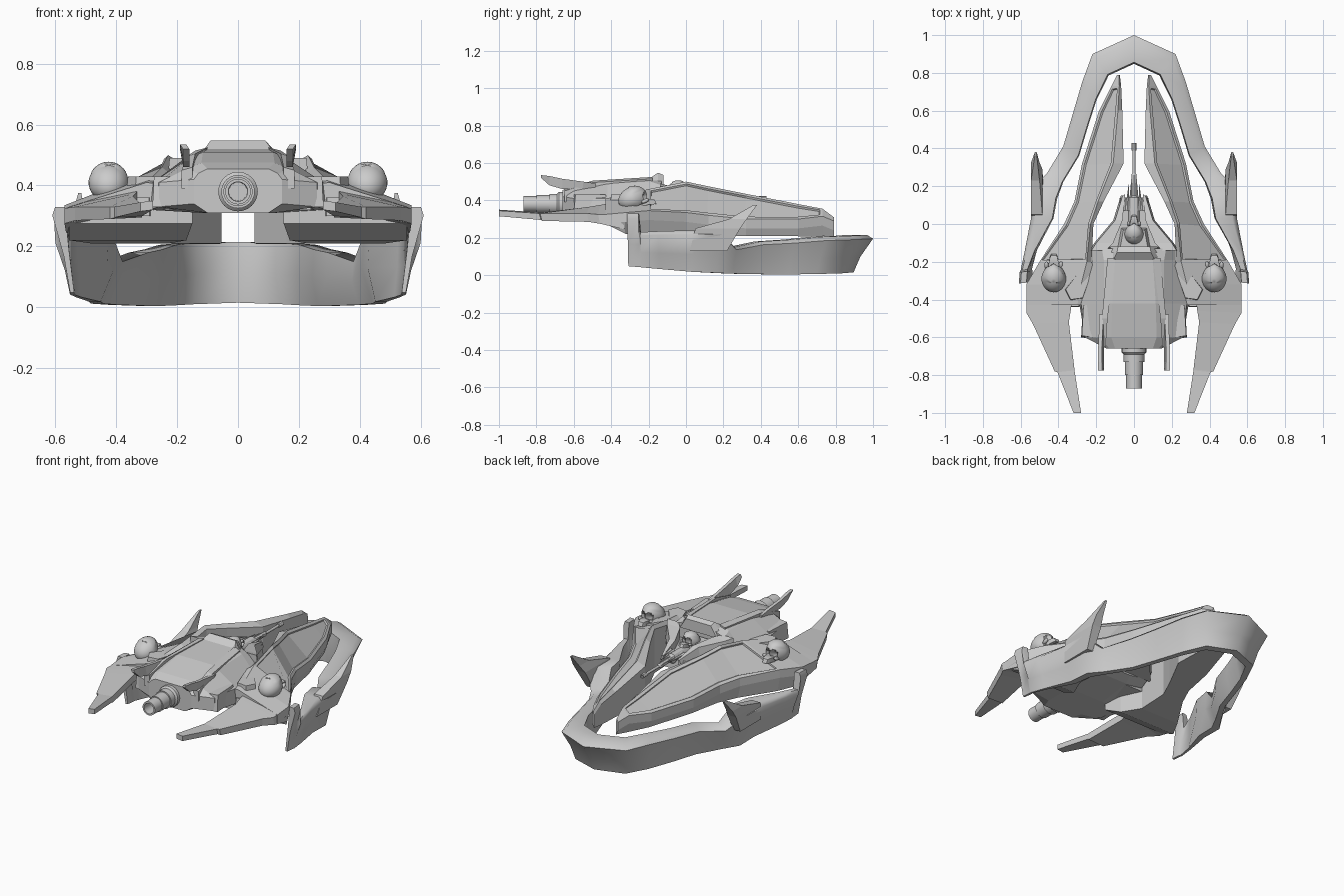
import bpy, bmesh, math
from mathutils import Vector, Matrix

if "Cube" in bpy.data.objects:
    bpy.data.objects.remove(bpy.data.objects["Cube"])


def finish(bm, name, mirror=False, smooth=None):
    bmesh.ops.recalc_face_normals(bm, faces=bm.faces)
    me = bpy.data.meshes.new(name)
    bm.to_mesh(me)
    bm.free()
    ob = bpy.data.objects.new(name, me)
    bpy.context.collection.objects.link(ob)
    if mirror:
        ob.modifiers.new("Mirror", 'MIRROR')
    if smooth:
        bpy.ops.object.select_all(action='DESELECT')
        ob.select_set(True)
        bpy.context.view_layer.objects.active = ob
        bpy.ops.object.shade_smooth_by_angle(angle=math.radians(smooth))
    return ob


def loft(sections, cap=True):
    """Skin closed cross-sections; returns bmesh and side faces by section."""
    bm = bmesh.new()
    rings = [[bm.verts.new(p) for p in s] for s in sections]
    n = len(rings[0])
    sides = [[bm.faces.new((a[i], a[(i + 1) % n], b[(i + 1) % n], b[i])) for i in range(n)]
             for a, b in zip(rings, rings[1:])]
    if cap:
        bm.faces.new(rings[0])
        bm.faces.new(rings[-1])
    return bm, sides


def mirrored(half, y):
    return [(x, y, z) for x, z in half] + [(-x, y, z) for x, z in reversed(half)]


def prism(name, outline, z0, z1, mirror=False, taper=1.0):
    c = sum((Vector(p) for p in outline), Vector((0, 0))) / len(outline)
    top = [c + (Vector(p) - c) * taper for p in outline]
    bm, _ = loft([[(x, y, z0) for x, y in outline], [(x, y, z1) for x, y in top]])
    return finish(bm, name, mirror)


def lathe(name, profile, z, sides=24):
    """Tube around the y axis from (y, radius) points."""
    bm, _ = loft([[(r * math.cos(2 * math.pi * i / sides), y, z + r * math.sin(2 * math.pi * i / sides))
                   for i in range(sides)] for y, r in profile])
    return finish(bm, name, smooth=30)


# Wrap-around bumper: outer x, y, inner x, y, top z, bottom z, inward lean
stations = [
    (0, 1.0, 0, .84, .215, .015, .65), (.22, .90, .13, .78, .21, .01, .55),
    (.275, .75, .195, .65, .205, .006, .5), (.325, .58, .24, .51, .19, .004, .45),
    (.375, .41, .285, .36, .18, .005, .4), (.46, .27, .37, .22, .15, .008, .4),
    (.54, .19, .40, .13, .24, .012, .4), (.545, .03, .42, .03, .24, .018, .45),
    (.58, -.15, .52, -.14, .235, .033, .8), (.60, -.245, .56, -.24, .23, .042, 1.2),
    (.605, -.255, .56, -.25, .33, .043, 1.2), (.61, -.315, .565, -.31, .33, .048, 1.3)]


def bumper_section(s, sign):
    o, i = Vector(s[0:2]), Vector(s[2:4])
    zt, zb, k = s[4:]
    pts = []
    for f, h in ((0, .9), (k * .65, .42), (k, 0), (k + .3, 0), (max(.95, k * .7 + .3), .5), (.9, 1), (.2, 1)):
        p = o.lerp(i, f)
        pts.append((sign * p.x, p.y, zb + (zt - zb) * h))
    return pts


full = [bumper_section(s, -1) for s in reversed(stations[1:])] + [bumper_section(s, 1) for s in stations]
finish(loft(full)[0], "bumper_ring", smooth=58)

# Upswept spikes on the bumper: x0, x1, y0, y1, z
spike = [(.48, .525, .02, .22, .13), (.485, .545, .05, .29, .25),
         (.50, .545, .23, .325, .30), (.515, .525, .36, .38, .375)]
finish(loft([[(a, c, z), (b, c, z), (b, d, z), (a, d, z)] for a, b, c, d, z in spike])[0],
       "bumper_spike", True)

# Forward prongs: y, inner x, ridge x, ridge z, outer x, outer z, bottom z
prong = [(.79, .075, .08, .31, .09, .29, .21), (.73, .068, .078, .355, .12, .315, .208),
         (.60, .062, .085, .38, .185, .30, .208), (.32, .055, .11, .435, .275, .30, .21),
         (.12, .16, .19, .475, .315, .32, .21), (.0, .215, .23, .50, .37, .335, .21),
         (-.2, .225, .25, .46, .50, .345, .21), (-.32, .17, .28, .43, .57, .335, .22),
         (-.43, .15, .30, .41, .57, .325, .275)]
bm, sides = loft([[(xi, y, zb), (xi, y, zr - .02), (xr, y, zr), (xo, y, zo), (xo, y, zo - .05), (xo - .015, y, zb)]
                  for y, xi, xr, zr, xo, zo, zb in prong])
bmesh.ops.recalc_face_normals(bm, faces=bm.faces)
panel = [s[2] for s in sides[1:6]]
bmesh.ops.inset_region(bm, faces=panel, thickness=.018, depth=0)
bmesh.ops.inset_region(bm, faces=panel, thickness=.004, depth=-.01)
finish(bm, "front_prong", True)

# Swept rear wings: y, inner x, z, outer x, z, thickness
wing = [(-.33, .32, .40, .565, .325, .08), (-.46, .335, .375, .57, .325, .05), (-.52, .345, .365, .535, .33, .045),
        (-.77, .315, .335, .42, .33, .04), (-.775, .315, .335, .405, .33, .035), (-1.0, .28, .35, .32, .345, .03)]
finish(loft([[(a, y, z), (b, y - .01 * (y > -.99), w), (b, y, w - t), (a, y, z - t)]
             for y, a, z, b, w, t in wing])[0], "rear_wing", True)

# Central hull
hull = [(-.66, [(.10, .455), (.13, .44), (.145, .42), (.145, .34), (.1, .31)]),
        (-.60, [(.12, .475), (.18, .45), (.26, .41), (.26, .33), (.12, .31)]),
        (-.42, [(.115, .51), (.16, .49), (.28, .41), (.29, .32), (.12, .31)]),
        (-.19, [(.10, .52), (.16, .50), (.22, .43), (.22, .34), (.1, .32)]),
        (-.13, [(.09, .51), (.17, .48), (.22, .43), (.21, .36), (.08, .34)])]
finish(loft([mirrored(h, y) for y, h in hull])[0], "central_hull")
prism("belly_plate", [(-.24, -.58), (.24, -.58), (.27, -.2), (-.27, -.2)], .32, .36)
finish(loft([mirrored([(.09, .548), (.115, .50)], -.15), mirrored([(.11, .52), (.15, .48)], -.19)])[0],
       "cockpit_hood")
finish(loft([mirrored([(.09, .548), (.13, .49)], -.15), mirrored([(.085, .535), (.125, .47)], -.12)])[0],
       "cockpit_visor")

# Cockpit tub and rim
prism("cockpit_floor", [(-.23, -.13), (.23, -.13), (.10, .02), (.075, .14), (-.075, .14), (-.10, .02)], .35, .41, taper=.95)
rim = [(-.14, .15, .235, .49), (-.10, .11, .21, .48), (.02, .06, .11, .46), (.15, .05, .07, .42)]
finish(loft([[(a, y, .39), (b, y, .39), (b - .01, y, z), (a, y, z)] for y, a, b, z in rim])[0],
       "cockpit_rim", True)

# Deck side strakes, shoulder blocks and vents
strake = [(-.18, .10, .14, .525), (-.50, .14, .17, .505), (-.65, .15, .185, .46)]
finish(loft([[(a, y, z - .07), (b, y, z - .07), (b, y, z - .01), (a, y, z)] for y, a, b, z in strake])[0],
       "deck_strake", True)
prism("shoulder_block", [(.20, -.20), (.255, -.20), (.37, -.35), (.34, -.41), (.27, -.40)], .34, .43, True, .9)
prism("side_vent", [(.21, -.42), (.27, -.42), (.28, -.60), (.215, -.61)], .33, .43, True, .9)
prism("tail_box", [(.27, -.36), (.37, -.36), (.36, -.44), (.29, -.44)], .30, .36, True, .92)

# Upright tail fins: y, bottom z, top z, x
fin = [(-.48, .47, .49, .165), (-.55, .46, .50, .165), (-.66, .46, .515, .17), (-.73, .48, .53, .17), (-.775, .52, .535, .17)]
finish(loft([[(x - .01, y, b), (x + .01, y, b), (x + .02, y, t), (x, y, t)] for y, b, t, x in fin])[0],
       "tail_fin", True)

# Rear thruster tube with bore
lathe("rear_thruster", [(-.60, .065), (-.68, .065), (-.69, .055), (-.73, .055), (-.73, .048), (-.80, .048),
                        (-.80, .042), (-.87, .042), (-.87, .032), (-.70, .03)], .38)

# Nose gun
lathe("nose_gun", [(.0, .03), (.14, .03), (.15, .014), (.26, .014), (.27, .008), (.39, .008),
                   (.39, .013), (.43, .013), (.43, .007), (.40, .007)], .41, 12)

# Spikes fanning around the gun
for k, (x, length) in enumerate([(-.065, .09), (-.04, .14), (-.02, .17), (.02, .17), (.04, .14), (.065, .09)]):
    bm = bmesh.new()
    bmesh.ops.create_cone(bm, segments=6, radius1=.013, radius2=.001, depth=length, cap_ends=True)
    bm.transform(Matrix.Translation((x * .8, .07 + length / 2, .42)) @ Matrix.Rotation(x * 1.5, 4, 'Z')
                 @ Matrix.Rotation(-math.pi / 2, 4, 'X'))
    finish(bm, f"nose_spike_{k}")


def skull(name, loc, s, tilt, mirror=False):
    """Skull facing +y: dented cranium, cheekbones and jaw, tilted face up."""
    bm = bmesh.new()
    bmesh.ops.create_uvsphere(bm, u_segments=32, v_segments=24, radius=1)
    for v in bm.verts:
        p = v.co.copy()
        if p.y > 0:
            v.co.x *= 1 - .2 * p.y * (p.z < .4)
        for ex in (-.36, .36):
            d = (p - Vector((ex, .88, -.3))).length
            if d < .34:
                v.co.y -= .45 * (1 - (d / .34) ** 2) ** .5
        if (p - Vector((0, .82, -.62))).length < .16:
            v.co.y -= .2
        v.co.y *= 1.2
        v.co.z = max(v.co.z, -.7) if p.y > 0 else v.co.z * .92
    jaw = loft([mirrored([(.42, -.45), (.36, -.9)], .45), mirrored([(.42, -.5), (.38, -.95)], .95),
                mirrored([(.32, -.65), (.3, -1.1)], 1.4), mirrored([(.24, -.78), (.2, -1.15)], 1.6)])[0]
    me = bpy.data.meshes.new("jaw_part")
    jaw.to_mesh(me)
    jaw.free()
    bm.from_mesh(me)
    bpy.data.meshes.remove(me)
    for sx in (-1, 1):
        bmesh.ops.create_uvsphere(bm, u_segments=10, v_segments=8, radius=.2,
                                  matrix=Matrix.Translation((sx * .58, .85, -.58)) @ Matrix.Diagonal((.9, 1.7, .8, 1)))
    bm.transform(Matrix.Translation(loc) @ Matrix.Scale(s, 4) @ Matrix.Rotation(tilt, 4, 'X'))
    finish(bm, name, mirror, 40)


# Wing skulls and cockpit skull
skull("wing_skull", (.425, -.285, .41), .066, .4, True)
skull("cockpit_skull", (0, -.05, .455), .05, .5)

# Cockpit shoulders behind the skull
prism("cockpit_seat", [(-.09, -.13), (.09, -.13), (.07, -.02), (-.07, -.02)], .40, .45, taper=.8)
